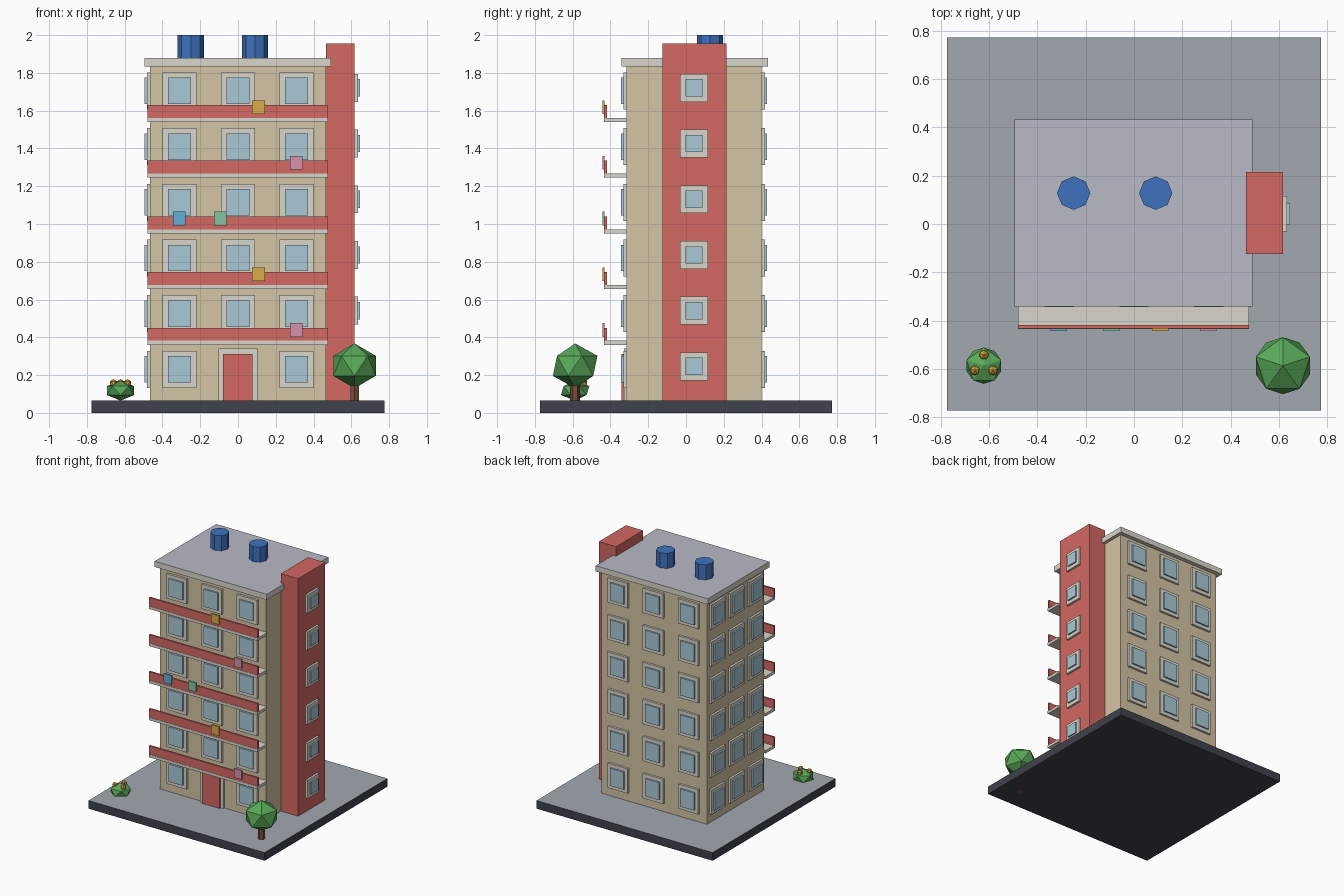
import bpy, bmesh, math
from mathutils import Matrix, Vector

if "Cube" in bpy.data.objects:
    bpy.data.objects.remove(bpy.data.objects["Cube"])


def material(name, hexcode):
    def linear(c):
        return c / 12.92 if c <= 0.04045 else ((c + 0.055) / 1.055) ** 2.4
    m = bpy.data.materials.new(name)
    rgb = [linear(int(hexcode[i:i + 2], 16) / 255) for i in (0, 2, 4)]
    m.diffuse_color = (*rgb, 1)
    m.use_nodes = True
    m.node_tree.nodes["Principled BSDF"].inputs["Base Color"].default_value = m.diffuse_color
    return m


wall = material("wall", "D4C5A5")
trim = material("trim", "DAD6CC")
red = material("red", "D36863")
glass = material("glass", "A8CAD6")
asphalt = material("asphalt", "3F424D")
paving = material("paving", "A2A7B0")
roofing = material("roofing", "B8BAC5")
blue = material("blue", "3F72BE")
leaf = material("leaf", "58A858")
bark = material("bark", "7A5038")
gold = material("gold", "D9A441")
cloths = {"yellow": material("yellow", "D9AC48"), "pink": material("pink", "D792AA"),
          "sky": material("sky", "62AED6"), "mint": material("mint", "86C2A0")}


def finish(name, bm, mat, top=None):
    """Turn a bmesh into an object; an optional second material covers upward faces."""
    me = bpy.data.meshes.new(name)
    me.materials.append(mat)
    if top:
        me.materials.append(top)
        bm.normal_update()
        for f in bm.faces:
            f.material_index = int(f.normal.z > 0.9)
    bm.to_mesh(me)
    bm.free()
    ob = bpy.data.objects.new(name, me)
    bpy.context.collection.objects.link(ob)
    return ob


def boxes(name, bounds, mat, top=None):
    """One object made of boxes, each given as two opposite corners."""
    bm = bmesh.new()
    for lo, hi in bounds:
        lo, hi = Vector(lo), Vector(hi)
        size = Vector([abs(c) for c in hi - lo])
        bmesh.ops.create_cube(bm, size=1, matrix=Matrix.Translation((lo + hi) / 2)
                              @ Matrix.Diagonal((*size, 1)))
    return finish(name, bm, mat, top)


def cylinder(name, x, y, z0, z1, r, sides, mat):
    bm = bmesh.new()
    bmesh.ops.create_cone(bm, cap_ends=True, segments=sides, radius1=r, radius2=r,
                          depth=z1 - z0, matrix=Matrix.Translation((x, y, (z0 + z1) / 2)))
    return finish(name, bm, mat)


def ball(name, centre, r, squash, mat):
    bm = bmesh.new()
    m = Matrix.Translation(centre) @ Matrix.Diagonal((1, 1, squash, 1)) \
        @ Matrix.Rotation(math.pi / 2, 4, 'Z')
    bmesh.ops.create_icosphere(bm, subdivisions=1, radius=r, matrix=m)
    return finish(name, bm, mat)


FLOORS, PITCH, GROUND = 6, 0.295, 0.065
X, Y0, Y1 = 0.465, -0.315, 0.40
YC = (Y0 + Y1) / 2
ROOF = GROUND + FLOORS * PITCH

# Ground plate, building body, roof slab and stair tower
boxes("base", [((-.775, -.772, 0), (.775, .772, GROUND))], asphalt, paving)
boxes("building_body", [((-X, Y0, GROUND), (X, Y1, ROOF))], wall)
boxes("roof_slab", [((-.495, -.342, ROOF), (.492, .433, 1.88))], trim, roofing)
boxes("stair_tower", [((X, -.125, GROUND), (.617, .215, 1.955))], red)


def windows(side, origin, along, out, offsets, w, h, zc, skip=()):
    """Grid of framed windows on one wall; glass stands proud of the frame."""
    origin, along, out = Vector(origin), Vector(along), Vector(out)
    up = Vector((0, 0, 1))
    frames, panes = [], []
    for i in range(FLOORS):
        for o in offsets:
            if (i, o) in skip:
                continue
            c = origin + along * o + up * (zc + i * PITCH)
            for group, grow, depth in ((frames, 0, .017), (panes, .056, .029)):
                half = along * (w - grow) / 2 + up * (h - grow) / 2
                group.append((c - half, c + half + out * depth))
    boxes("window_frames_" + side, frames, trim)
    boxes("window_glass_" + side, panes, glass)


wide = [-.31, 0, .31]
deep = [-.238, 0, .238]
windows("front", (0, Y0, 0), (1, 0, 0), (0, -1, 0), wide, .178, .196, .23, {(0, 0)})
windows("back", (0, Y1, 0), (1, 0, 0), (0, 1, 0), wide, .178, .196, .23)
windows("left", (-X, YC, 0), (0, 1, 0), (-1, 0, 0), deep, .178, .196, .23)
windows("tower", (.617, YC, 0), (0, 1, 0), (1, 0, 0), [0], .147, .148, .246)

# Entrance door
boxes("door_frame", [((-.104, Y0, GROUND), (.102, Y0 - .013, .342))], trim)
boxes("door", [((-.079, Y0, GROUND), (.077, Y0 - .027, .312))], red)

# Balconies with railings
slabs, rails = [], []
for i in range(1, FLOORS):
    z = GROUND + i * PITCH
    slabs.append(((-.48, -.435, z), (.477, Y0, z + .022)))
    rails.append(((-.48, -.433, z + .022), (.477, -.418, z + .09)))
boxes("balcony_slabs", slabs, trim)
boxes("balcony_rails", rails, red)

# Laundry hung over the railings
for floor, x, colour in ((5, .108, "yellow"), (4, .308, "pink"), (3, -.311, "sky"),
                         (3, -.094, "mint"), (2, .108, "yellow"), (1, .308, "pink")):
    z = GROUND + floor * PITCH
    boxes(f"laundry_{colour}_{floor}",
          [((x - .034, -.443, z + .043), (x + .034, -.431, z + .115))], cloths[colour])

# Water tanks on the roof
for name, x in (("left", -.25), ("right", .09)):
    cylinder("water_tank_" + name, x, .128, 1.88, 2.0, .069, 8, blue)

# Tree
cylinder("tree_trunk", .617, -.587, 0, .17, .026, 6, bark)
ball("tree_canopy", (.617, -.587, .249), .132, .9, leaf)

# Flowering bush
ball("bush", (-.622, -.587, .118), .084, .63, leaf)
for i in range(3):
    a = math.radians(90 + 120 * i)
    ball(f"flower_{i + 1}", (-.622 + .043 * math.cos(a), -.585 + .043 * math.sin(a), .157),
         .022, 1, gold)
